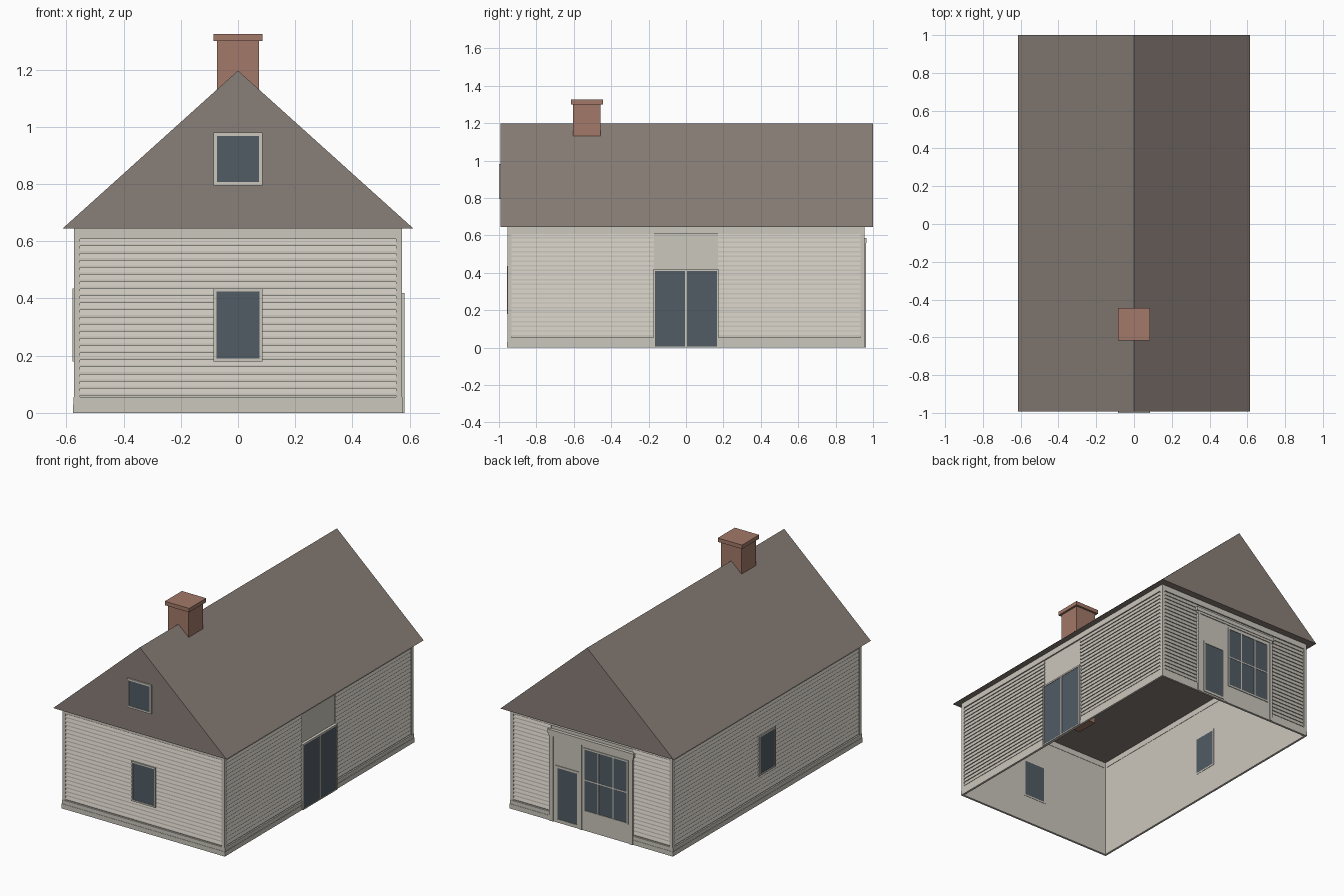
import bpy, bmesh
from math import radians
from mathutils import Matrix, Vector

cube = bpy.data.objects.get("Cube")
if cube:
    bpy.data.objects.remove(cube, do_unlink=True)


def material(name, color):
    m = bpy.data.materials.new(name)
    m.use_nodes = True
    m.diffuse_color = (*color, 1)
    m.node_tree.nodes["Principled BSDF"].inputs["Base Color"].default_value = (*color, 1)
    return m


PAINT = material("off white paint", (0.60, 0.57, 0.51))
ROOF = material("brown grey roof", (0.25, 0.21, 0.185))
GLASS = material("dark blue grey glass", (0.085, 0.107, 0.128))
BRICK = material("red brick", (0.36, 0.19, 0.14))

HX, HY, EAVE = 0.565, 0.945, 0.645   # wall half sizes and eave height


def finish(name, bm, mat, matrix=Matrix()):
    bmesh.ops.recalc_face_normals(bm, faces=bm.faces)
    bm.transform(matrix)
    mesh = bpy.data.meshes.new(name)
    bm.to_mesh(mesh)
    bm.free()
    mesh.materials.append(mat)
    ob = bpy.data.objects.new(name, mesh)
    bpy.context.collection.objects.link(ob)
    return ob


def add_box(bm, lo, hi):
    lo, hi = Vector(lo), Vector(hi)
    bmesh.ops.create_cube(bm, size=1, matrix=Matrix.Translation((lo + hi) / 2)
                          @ Matrix.Diagonal((*(hi - lo), 1)))


def add_prism(bm, profile, axis):
    """Extrude a flat profile of points along a vector."""
    face = bm.faces.new([bm.verts.new(p) for p in profile])
    out = bmesh.ops.extrude_face_region(bm, geom=[face])["geom"]
    bmesh.ops.translate(bm, vec=axis, verts=[v for v in out if isinstance(v, bmesh.types.BMVert)])


class Side:
    """One wall: parts are given as (left, right, bottom, top, thickness)."""

    def __init__(self, name, angle, half, dist):
        self.name, self.half = name, half
        self.matrix = Matrix.Rotation(radians(angle), 4, "Z") @ Matrix.Translation((0, -dist, 0))

    def plates(self, part, mat, rects):
        bm = bmesh.new()
        for a, b, lo, hi, t in rects:
            add_box(bm, (a, -t, lo), (b, 0.002, hi))
        finish(f"{self.name}_{part}", bm, mat, self.matrix)

    def siding(self, spans, lo=0.06, hi=0.608, count=22):
        bm = bmesh.new()
        step = (hi - lo) / count
        for a, b in spans:
            for i in range(count):
                z = lo + i * step
                add_prism(bm, [(a, 0, z), (a, -0.007, z), (a, -0.007, z + step * 0.3),
                               (a, -0.001, z + step), (a, 0, z + step)], (b - a, 0, 0))
        finish(f"{self.name}_siding", bm, PAINT, self.matrix)

    def trim(self):
        h = self.half
        self.plates("trim", PAINT, [
            (-h - 0.009, -h + 0.012, 0.05, EAVE, 0.009),
            (h - 0.012, h + 0.009, 0.05, EAVE, 0.009),
            (-h - 0.009, h + 0.009, 0.608, EAVE, 0.009),
            (-h - 0.010, h + 0.010, 0.03, 0.055, 0.010),
            (-h - 0.012, h + 0.012, 0, 0.03, 0.012)])

    def window(self, part, a, b, lo, hi, w=0.01, out=0.013):
        self.plates(part + "_glass", GLASS, [(a + w, b - w, lo + w, hi - w, out - 0.003)])
        self.plates(part + "_frame", PAINT, [
            (a, a + w, lo, hi, out), (b - w, b, lo, hi, out),
            (a + w, b - w, lo, lo + w, out), (a + w, b - w, hi - w, hi, out)])


# Wall shell, open at the bottom
bm = bmesh.new()
add_box(bm, (-HX, -HY, 0), (HX, HY, EAVE))
caps = [f for f in bm.faces if abs(f.normal.z) > 0.5]
bmesh.ops.delete(bm, geom=caps, context="FACES")
finish("wall_shell", bm, PAINT)

# Roof prism with its flat ceiling
bm = bmesh.new()
add_prism(bm, [(-0.613, -0.992, EAVE), (0.613, -0.992, EAVE), (0, -0.992, 1.197)], (0, 1.992, 0))
finish("roof", bm, ROOF)

# Chimney, reaching down through the ceiling
bm = bmesh.new()
add_box(bm, (-0.073, -0.603, 0.53), (0.073, -0.457, 1.302))
add_box(bm, (-0.086, -0.616, 1.30), (0.086, -0.444, 1.325))
finish("chimney", bm, BRICK)

# Four sides
front = Side("front", 0, HX, HY)
left = Side("left", 90, HY, HX)
back = Side("back", 180, HX, HY)
right = Side("right", 270, HY, HX)
for side in (front, left, back, right):
    side.trim()
    h = side.half - 0.012
    if side is back:
        side.siding([(-h, -0.29), (0.29, h)])
    elif side is left:
        side.siding([(-h, -0.17), (0.17, h)])
    else:
        side.siding([(-h, h)])

# Plain windows
front.window("window", -0.085, 0.085, 0.18, 0.435)
right.window("window", -0.085, 0.085, 0.18, 0.435)
gable = Side("gable", 0, HX, 0.992)
gable.window("window", -0.085, 0.085, 0.795, 0.98, 0.012, 0.008)

# Double glass door
left.plates("door_glass", GLASS, [(-0.166, -0.005, 0.006, 0.41, 0.015),
                                  (0.005, 0.166, 0.006, 0.41, 0.015)])
left.plates("door_frame", PAINT, [
    (-0.175, -0.166, 0, 0.42, 0.018), (0.166, 0.175, 0, 0.42, 0.018),
    (-0.005, 0.005, 0, 0.41, 0.018), (-0.166, 0.166, 0.41, 0.42, 0.018),
    (-0.166, 0.166, 0, 0.006, 0.018)])

# Shop front: panel, posts and cornice
back.plates("shop_panel", PAINT, [(-0.285, 0.285, 0, 0.56, 0.0125)])
back.plates("shop_posts", PAINT, [
    (-0.295, -0.268, 0, 0.56, 0.017), (0.275, 0.295, 0, 0.56, 0.017),
    (-0.08, -0.065, 0, 0.545, 0.017)])
back.plates("shop_cornice", PAINT, [(-0.305, 0.305, 0.56, 0.585, 0.021),
                                    (-0.298, 0.298, 0.545, 0.56, 0.018)])

# Shop door and three by two paned shop window
back.window("shop_door", -0.25, -0.085, 0.01, 0.365, 0.014, 0.017)
x0, x1, z0, z1 = -0.055, 0.262, 0.12, 0.53
back.window("shop_window", x0, x1, z0, z1, 0.01, 0.017)
third = (x1 - x0) / 3
bars = [(x0 + third * i - 0.004, x0 + third * i + 0.004, z0, z1, 0.0165) for i in (1, 2)]
mid = (z0 + z1) / 2
bars.append((x0, x1, mid - 0.004, mid + 0.004, 0.016))
back.plates("shop_window_bars", PAINT, bars)
